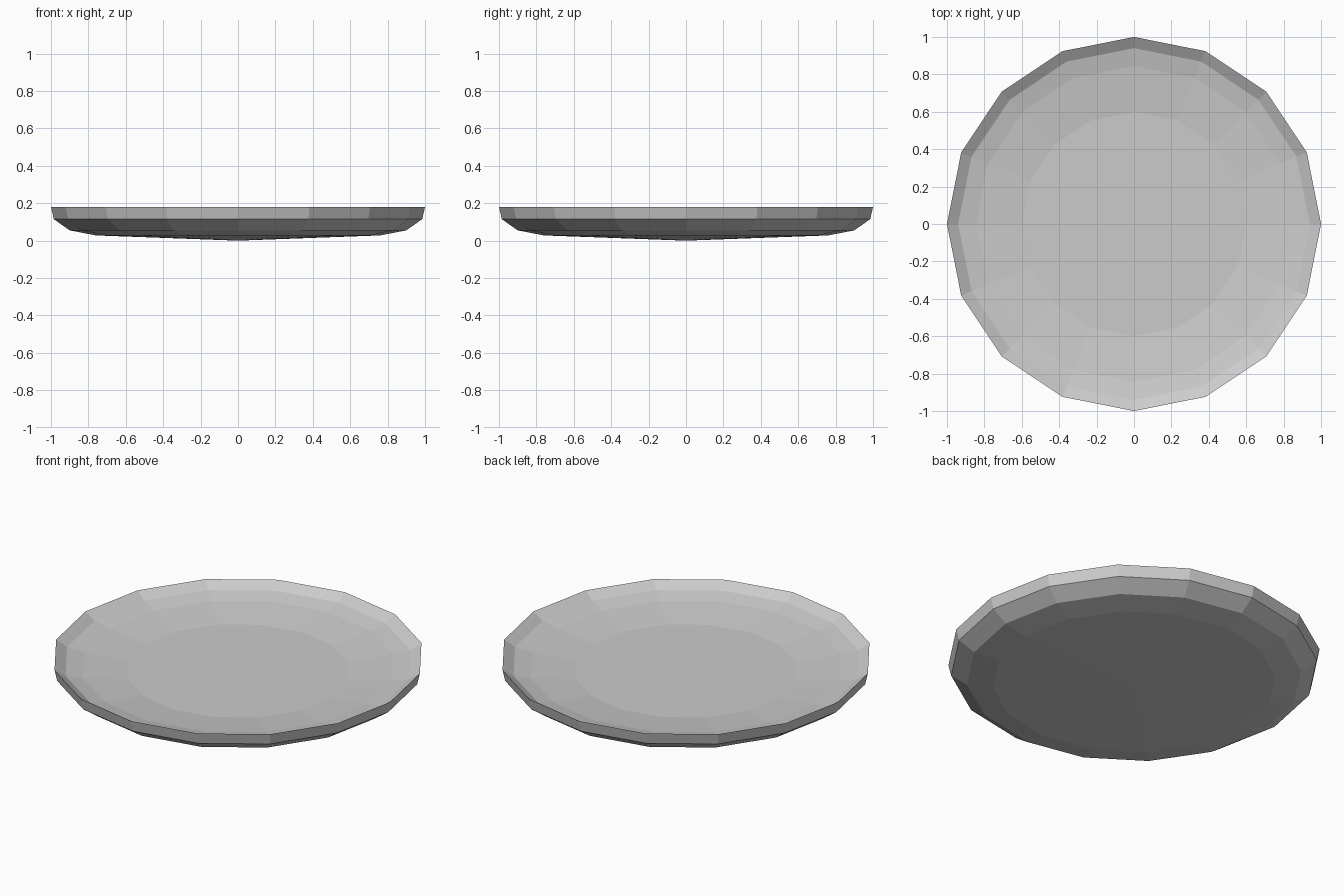
import bpy
import bmesh
from math import cos, sin, tau

if "Cube" in bpy.data.objects:
    bpy.data.objects.remove(bpy.data.objects["Cube"])

SIDES = 16

# Closed half-profile (radius, height): underside centre, out to the rim, back to the inner floor
profile = [
    (0.0, 0.0), (0.76, 0.028), (0.90, 0.055), (0.985, 0.115),
    (1.0, 0.18),
    (0.94, 0.142), (0.845, 0.122), (0.60, 0.095), (0.0, 0.095),
]


def lathe(name, points, sides):
    """Revolve a profile around z into a flat-shaded solid."""
    bm = bmesh.new()
    rings = []
    for r, z in points:
        if r == 0:
            rings.append([bm.verts.new((0, 0, z))] * sides)
        else:
            rings.append([bm.verts.new((r * cos(tau * i / sides), r * sin(tau * i / sides), z))
                          for i in range(sides)])
    for a, b in zip(rings, rings[1:]):
        for i in range(sides):
            j = (i + 1) % sides
            corners = list(dict.fromkeys((a[i], a[j], b[j], b[i])))
            bm.faces.new(corners)
    bmesh.ops.recalc_face_normals(bm, faces=bm.faces)
    mesh = bpy.data.meshes.new(name)
    bm.to_mesh(mesh)
    bm.free()
    obj = bpy.data.objects.new(name, mesh)
    bpy.context.collection.objects.link(obj)
    return obj


# Shallow plate
lathe("plate", profile, SIDES)
